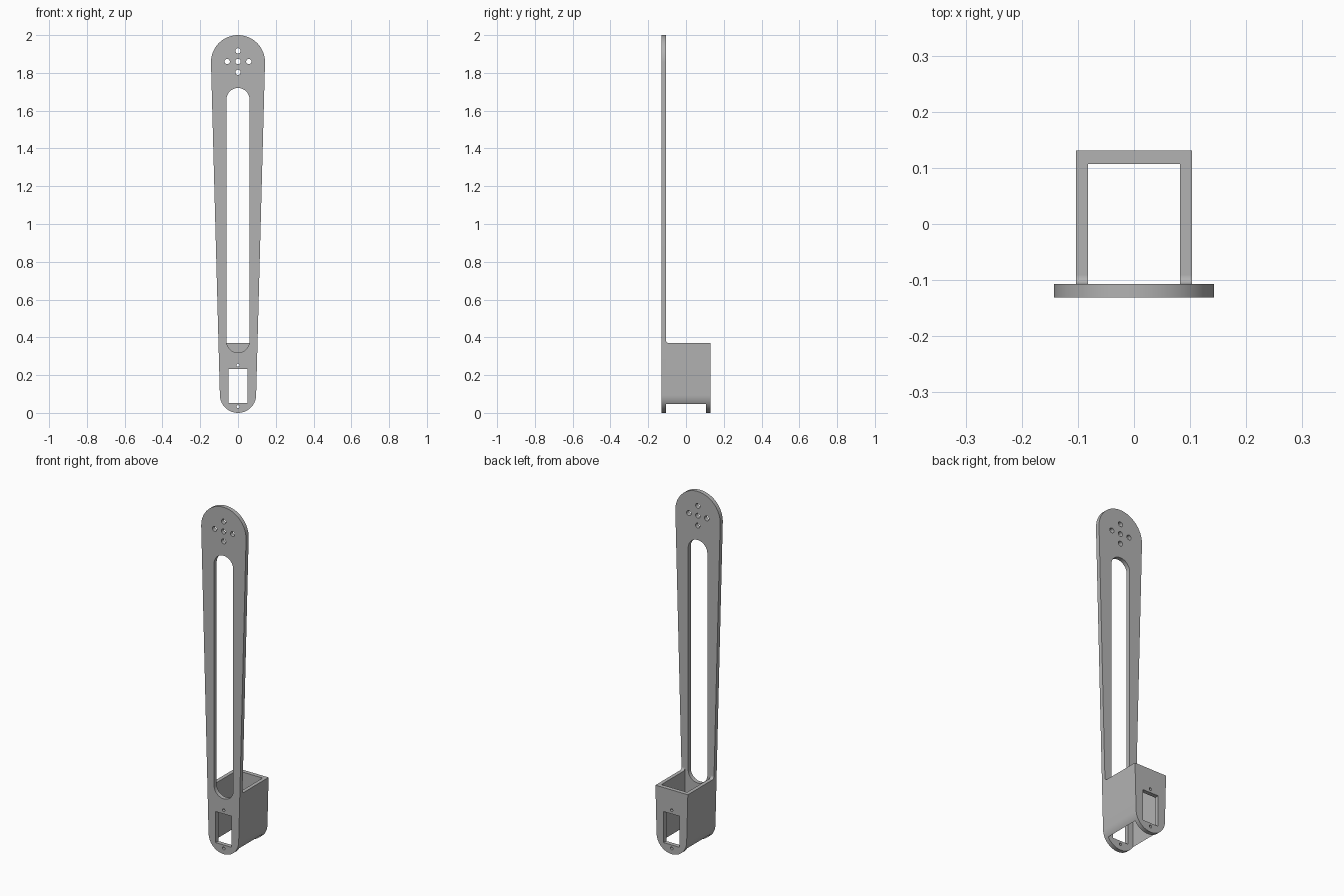
import bpy, bmesh, math
from mathutils import Vector

if "Cube" in bpy.data.objects:
    bpy.data.objects.remove(bpy.data.objects["Cube"])

grey = bpy.data.materials.new("plain grey")
grey.use_nodes = True
colour = (0.45, 0.45, 0.45, 1)
grey.diffuse_color = colour
grey.node_tree.nodes["Principled BSDF"].inputs["Base Color"].default_value = colour

HALF_DEPTH, THICK = 0.131, 0.024
BOX_TOP, CAVITY = 0.37, 0.082
LOW_R, HIGH_R = 0.096, 0.143
LOW_Z, HIGH_Z = LOW_R, 2 - HIGH_R


def arc(cx, cz, r, start, end, steps=32):
    angles = [math.radians(start + (end - start) * i / steps) for i in range(steps + 1)]
    return [(cx + r * math.cos(a), cz + r * math.sin(a)) for a in angles]


def rect(x0, x1, z0, z1):
    return [(x0, z0), (x1, z0), (x1, z1), (x0, z1)]


def prism(name, profile, lo, hi, axis="y"):
    """Extrude a closed profile along y (profile in x, z) or x (profile in y, z)."""
    bm = bmesh.new()
    place = (lambda a, b: (a, lo, b)) if axis == "y" else (lambda a, b: (lo, a, b))
    face = bm.faces.new([bm.verts.new(place(a, b)) for a, b in profile])
    out = bmesh.ops.extrude_face_region(bm, geom=[face])["geom"]
    shift = Vector((0, hi - lo, 0)) if axis == "y" else Vector((hi - lo, 0, 0))
    bmesh.ops.translate(bm, vec=shift, verts=[v for v in out if isinstance(v, bmesh.types.BMVert)])
    bmesh.ops.recalc_face_normals(bm, faces=bm.faces)
    mesh = bpy.data.meshes.new(name)
    bm.to_mesh(mesh)
    bm.free()
    mesh.materials.append(grey)
    obj = bpy.data.objects.new(name, mesh)
    bpy.context.collection.objects.link(obj)
    return obj


def combine(target, others, operation):
    """Apply exact booleans and remove the helper solids."""
    bpy.context.view_layer.objects.active = target
    for other in others:
        mod = target.modifiers.new("shape", "BOOLEAN")
        mod.operation, mod.solver, mod.object = operation, "EXACT", other
        bpy.ops.object.modifier_apply(modifier=mod.name)
        bpy.data.objects.remove(other)


# Tapered arm plate with rounded ends
bottom = arc(0, LOW_Z, LOW_R, 180, 360)
arm = prism("arm_plate", bottom + arc(0, HIGH_Z, HIGH_R, 0, 180),
            -HALF_DEPTH, THICK - HALF_DEPTH)

# Open motor bracket following the lower outline of the arm
top_x = LOW_R + (HIGH_R - LOW_R) * (BOX_TOP - LOW_Z) / (HIGH_Z - LOW_Z)
bracket = prism("bracket", bottom + [(top_x, BOX_TOP), (-top_x, BOX_TOP)],
                -HALF_DEPTH + THICK / 2, HALF_DEPTH)
cavity = prism("cavity_cutter", rect(-CAVITY, CAVITY, -0.1, 0.5),
               THICK - HALF_DEPTH, HALF_DEPTH - THICK)
combine(bracket, [cavity], "DIFFERENCE")
combine(arm, [bracket], "UNION")

# Long slot and mounting holes in the arm
slot_r = 0.061
cutters = [prism("slot_cutter", arc(0, 0.38, slot_r, 180, 360) + arc(0, 1.659, slot_r, 0, 180),
                 -0.2, 0)]
for x, z in [(0, 1.86), (0.057, 1.86), (-0.057, 1.86), (0, 1.917), (0, 1.803)]:
    cutters.append(prism("hole_cutter", arc(x, z, 0.014, 0, 345, 23), -0.2, 0))

# Window and screw holes through both bracket faces
cutters.append(prism("window_cutter", rect(-0.051, 0.051, 0.053, 0.232), -0.2, 0.2))
for z in (0.033, 0.253):
    cutters.append(prism("screw_cutter", arc(0, z, 0.008, 0, 345, 23), -0.2, 0.2))
combine(arm, cutters, "DIFFERENCE")
arm.name = "arm_with_bracket"

# Small fillets where the bracket walls meet the arm
joint, r = THICK - HALF_DEPTH, 0.015
fillet = [(joint, BOX_TOP)] + arc(joint + r, BOX_TOP + r, r, 270, 180, 8)
parts = [arm]
for side, lo, hi in (("left", CAVITY, top_x), ("right", -top_x, -CAVITY)):
    parts.append(prism(side + "_fillet", fillet, lo, hi, "x"))

# Smooth the curves and keep the edges sharp
bpy.ops.object.select_all(action="DESELECT")
for part in parts:
    part.select_set(True)
bpy.context.view_layer.objects.active = arm
bpy.ops.object.shade_smooth_by_angle(angle=math.radians(30))
